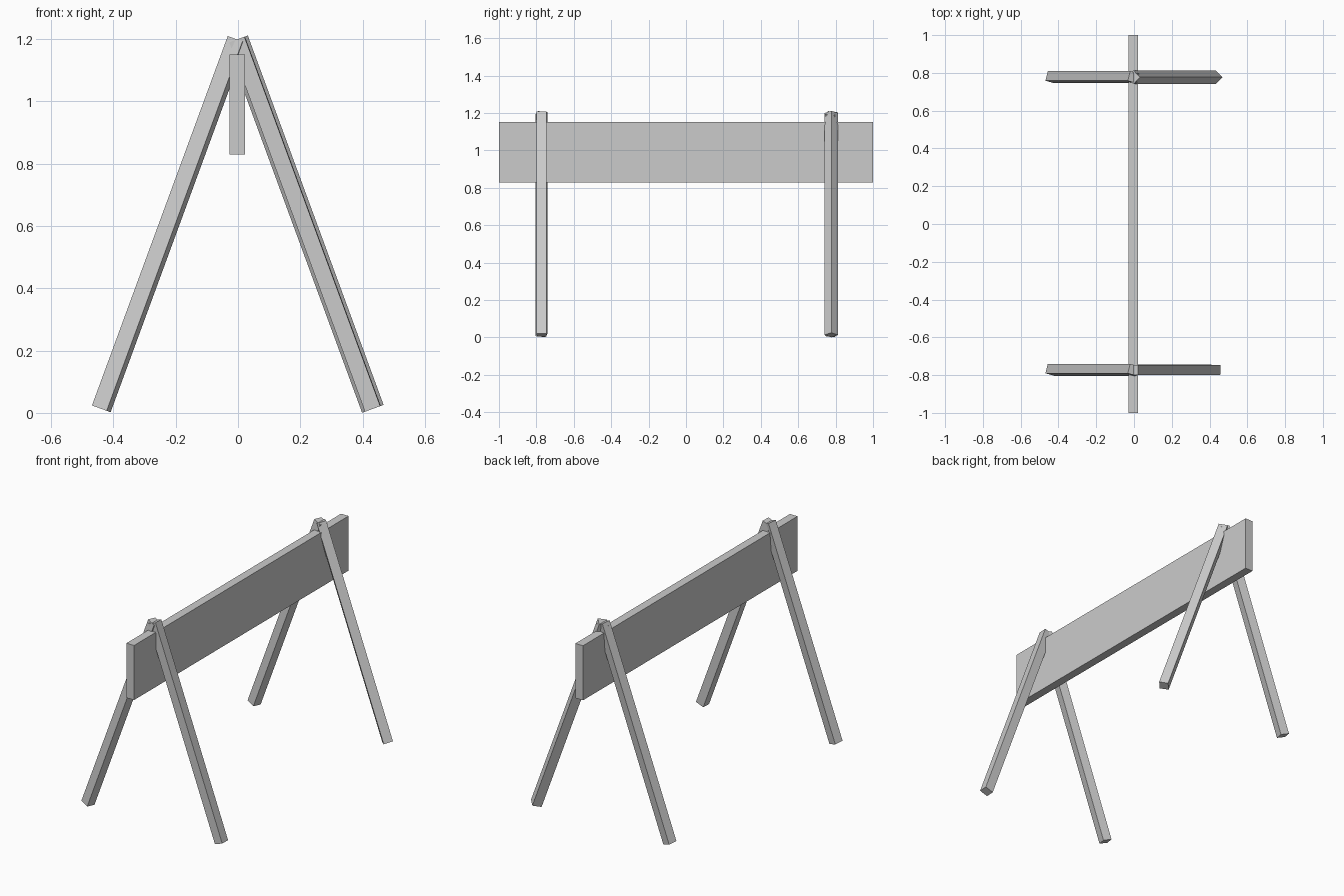
import bpy
import bmesh
from math import atan2, hypot, radians
from mathutils import Matrix, Vector

default_cube = bpy.data.objects.get("Cube")
if default_cube:
    bpy.data.objects.remove(default_cube, do_unlink=True)

# One plain grey for the whole barrier
GREY = (0.6, 0.6, 0.6, 1.0)
grey = bpy.data.materials.new("plain_grey")
grey.use_nodes = True
grey.diffuse_color = GREY
grey.node_tree.nodes["Principled BSDF"].inputs["Base Color"].default_value = GREY


def add_box(name, size, matrix):
    """Flat-faced box of the given size, placed by a matrix."""
    bm = bmesh.new()
    bmesh.ops.create_cube(bm, size=1, matrix=Matrix.Diagonal((*size, 1)))
    mesh = bpy.data.meshes.new(name)
    bm.to_mesh(mesh)
    bm.free()
    mesh.materials.append(grey)
    obj = bpy.data.objects.new(name, mesh)
    obj.matrix_world = matrix
    bpy.context.collection.objects.link(obj)
    return obj


CENTRE_X = -0.003
BAR = 0.052
SPREAD = 0.436
FOOT_Z, TOP_Z = 0.013, 1.199


def add_leg(name, side, y, twist):
    """Square bar leaning in to the ridge, turned about its own length."""
    rise = TOP_Z - FOOT_Z
    lean = -side * atan2(SPREAD, rise)
    middle = Vector((CENTRE_X + side * SPREAD / 2, y, (FOOT_Z + TOP_Z) / 2))
    turn = Matrix.Rotation(lean, 4, "Y") @ Matrix.Rotation(radians(twist), 4, "Z")
    add_box(name, (BAR, BAR, hypot(SPREAD, rise)), Matrix.Translation(middle) @ turn)


# Long plank
add_box("barrier_board", (0.05, 2.0, 0.322), Matrix.Translation((CENTRE_X, 0, 0.99)))

# Two A-frames, each leg turned by its own amount
for end, y, left_twist in (("front", -0.772, -2), ("back", 0.777, 45)):
    add_leg(end + "_right_leg", -1, y, -15)
    add_leg(end + "_left_leg", 1, y, left_twist)
